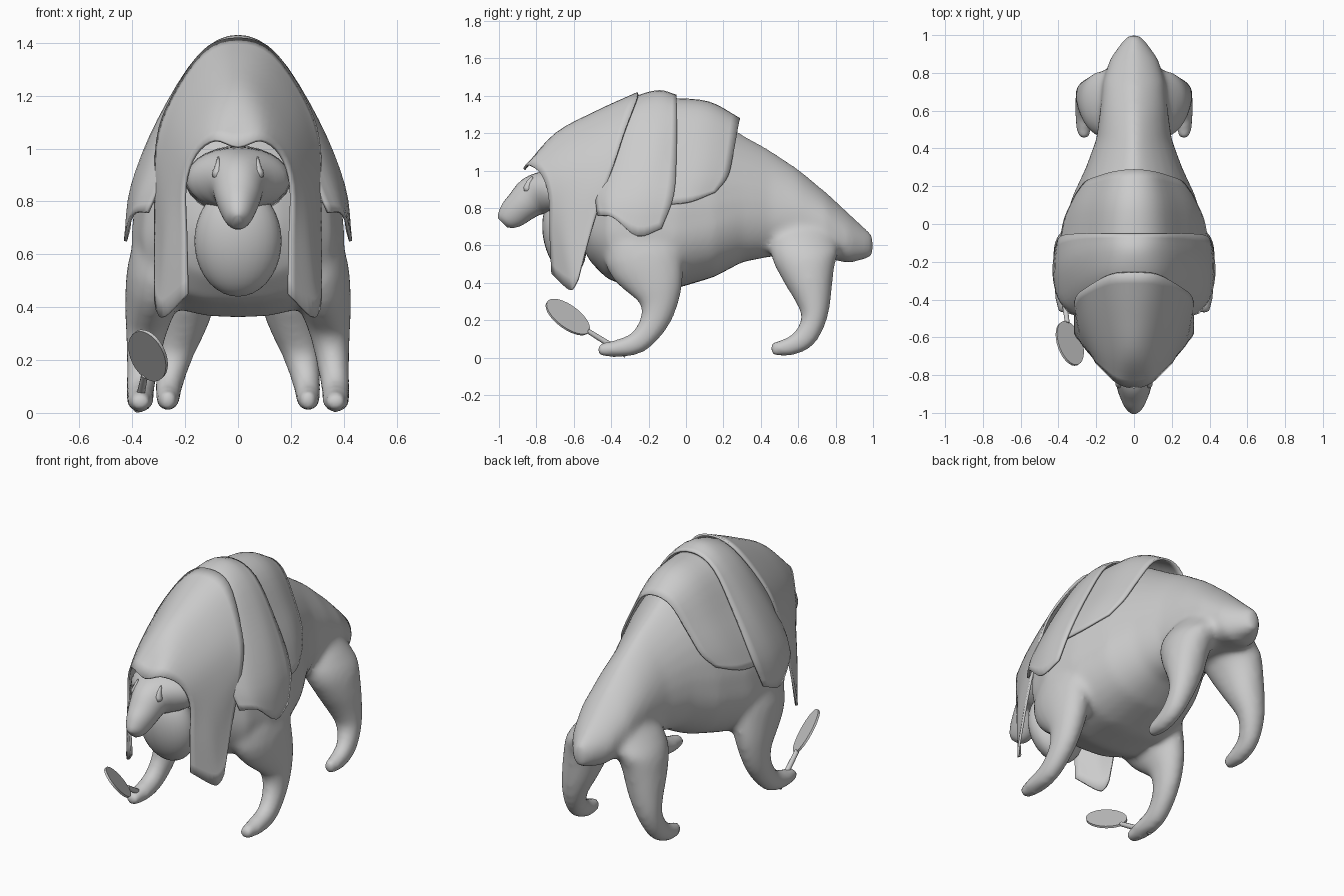
import bpy, bmesh, math
from mathutils import Vector

if "Cube" in bpy.data.objects:
    bpy.data.objects.remove(bpy.data.objects["Cube"])


def spline(pts, n):
    """Catmull-Rom through tuples of any length, n steps per span."""
    p = [Vector(a) for a in pts]
    p = [2 * p[0] - p[1]] + p + [2 * p[-1] - p[-2]]
    out = []
    for i in range(1, len(p) - 2):
        a, b, c, d = p[i - 1:i + 3]
        for k in range(n):
            t = k / n
            out.append(0.5 * (2 * b + (c - a) * t + (2 * a - 5 * b + 4 * c - d) * t * t
                              + (3 * b - a - 3 * c + d) * t ** 3))
    return out + [p[-2]]


def sharpen(ob):
    bpy.context.view_layer.objects.active = ob
    ob.select_set(True)
    bpy.ops.object.shade_smooth_by_angle(angle=math.radians(40))
    ob.select_set(False)


def finish(bm, name):
    bmesh.ops.recalc_face_normals(bm, faces=bm.faces)
    me = bpy.data.meshes.new(name)
    bm.to_mesh(me)
    bm.free()
    ob = bpy.data.objects.new(name, me)
    bpy.context.collection.objects.link(ob)
    for f in me.polygons:
        f.use_smooth = True
    return ob


def loft(bm, rings, closed=True):
    vs = [[bm.verts.new(c) for c in r] for r in rings]
    n = len(vs[0])
    for a, b in zip(vs, vs[1:]):
        for j in range(n if closed else n - 1):
            k = (j + 1) % n
            bm.faces.new((a[j], a[k], b[k], b[j]))
    if closed:
        bm.faces.new(vs[0])
        bm.faces.new(vs[-1])


def tube(bm, path, side=1, seg=20):
    """Path points (x, y, z) followed by x radius and the radius across it."""
    cs = [Vector(p[:3]) for p in path]
    rings = []
    for i, c in enumerate(cs):
        t = cs[min(i + 1, len(cs) - 1)] - cs[max(i - 1, 0)]
        t.x = 0
        up = t.normalized().cross(Vector((1, 0, 0)))
        ring = []
        for k in range(seg):
            a = 2 * math.pi * k / seg
            v = c + Vector((math.cos(a) * path[i][3], 0, 0)) + up * math.sin(a) * path[i][4]
            ring.append((v.x * side, v.y, v.z))
        rings.append(ring)
    loft(bm, rings)


def smooth_path(path, n=3):
    """Smooth positions and radii of a 5-value path."""
    pos = spline([p[:3] for p in path], n)
    rad = spline([(p[3], p[4]) for p in path], n)
    return [(*a, max(r[0], .003), max(r[1], .003)) for a, r in zip(pos, rad)]


def sheet(name, rows, n=4):
    """Cloth layer: rows run front to back, each from the ridge to the hem."""
    full = [spline([(-x, y, z) for x, y, z in r[:0:-1]] + r, n) for r in rows]
    cols = [spline(c, n) for c in zip(*full)]
    bm = bmesh.new()
    loft(bm, cols, closed=False)
    ob = finish(bm, name)
    if ob.data.polygons[len(ob.data.polygons) // 2].normal.z < 0:
        ob.data.flip_normals()
    m = ob.modifiers.new("thickness", 'SOLIDIFY')
    m.thickness, m.offset = .012, -1
    sharpen(ob)


# Torso: y, top, bottom, half width, height of the widest point
torso = [(-.57, .95, .62, .15, .74), (-.51, 1.17, .51, .27, .70), (-.42, 1.28, .42, .36, .67),
         (-.25, 1.37, .36, .405, .66), (-.05, 1.37, .37, .385, .66), (.15, 1.29, .43, .325, .70),
         (.30, 1.195, .51, .255, .76), (.45, 1.11, .54, .20, .76), (.60, 1.01, .54, .18, .75),
         (.75, .885, .53, .165, .70), (.87, .775, .505, .13, .63), (.95, .70, .525, .075, .61),
         (1.0, .66, .54, .03, .60)]
bm = bmesh.new()
rings = []
for y, top, bot, w, mid in torso:
    ring = []
    for k in range(32):
        a = 2 * math.pi * k / 32
        c, s = math.cos(a), math.sin(a)
        x = w * math.copysign(abs(c) ** (1.4 if s > 0 else .75), c)
        ring.append((x, y, mid + s * ((top - mid) if s > 0 else (mid - bot))))
    rings.append(ring)
loft(bm, rings)

# Legs, fused with the torso
front_leg = [(.26, -.24, .70, .12, .17), (.30, -.225, .55, .12, .215), (.33, -.165, .40, .098, .16),
             (.348, -.145, .29, .076, .105), (.36, -.175, .18, .062, .077), (.37, -.26, .08, .054, .063),
             (.37, -.38, .047, .052, .048), (.37, -.475, .042, .034, .034)]
hind_leg = [(.08, .65, .72, .08, .14), (.145, .635, .58, .125, .185), (.185, .65, .46, .117, .148),
            (.213, .68, .32, .097, .10), (.24, .685, .21, .072, .07), (.26, .635, .108, .054, .064),
            (.265, .55, .058, .048, .052), (.265, .45, .045, .034, .036)]
for side in (1, -1):
    tube(bm, smooth_path(front_leg), side)
    tube(bm, smooth_path(hind_leg), side)
body = finish(bm, "body_with_legs")
m = body.modifiers.new("fuse", 'REMESH')
m.mode, m.voxel_size, m.use_smooth_shade = 'VOXEL', .016, True
m = body.modifiers.new("soften", 'SMOOTH')
m.factor, m.iterations = .5, 18

# Head with wide cheeks and a drooping snout
bm = bmesh.new()
tube(bm, smooth_path([(0, -.56, .88, .20, .13), (0, -.70, .885, .195, .12), (0, -.76, .88, .16, .115),
                      (0, -.82, .86, .105, .108), (0, -.88, .81, .085, .09), (0, -.93, .765, .065, .078),
                      (0, -.965, .735, .045, .056), (0, -.98, .72, .02, .035)]), seg=28)
finish(bm, "head")

# Throat pouch under the head
bm = bmesh.new()
bmesh.ops.create_uvsphere(bm, u_segments=28, v_segments=18, radius=1)
for v in bm.verts:
    x, y, z = v.co
    v.co = (x * .165, -.65 + y * .115 - z * .03, .65 + z * .21)
finish(bm, "throat_pouch")

# Teardrop eyes
for side, label in ((1, "left"), (-1, "right")):
    bm = bmesh.new()
    tube(bm, [(.075, -.822, .968, .003, .004), (.076, -.835, .938, .010, .018),
              (.079, -.846, .908, .020, .024), (.079, -.848, .893, .017, .02),
              (.078, -.846, .884, .003, .004)], side, 10)
    finish(bm, label + "_eye")

# Layered cloak: hood with hanging lappets, shoulder cape, back cape
sheet("hood", [
    [(0, -.87, 1.01), (.09, -.845, 1.035), (.165, -.775, .98), (.205, -.735, .86), (.20, -.73, .66), (.195, -.72, .45)],
    [(0, -.70, 1.20), (.10, -.69, 1.16), (.20, -.66, 1.04), (.25, -.64, .88), (.268, -.65, .64), (.28, -.63, .365)],
    [(0, -.48, 1.32), (.12, -.48, 1.27), (.24, -.49, 1.11), (.29, -.53, .90), (.297, -.58, .64), (.307, -.60, .38)],
    [(0, -.26, 1.42), (.13, -.27, 1.375), (.25, -.335, 1.20), (.31, -.39, 1.03), (.317, -.49, .74), (.317, -.58, .42)]])
sheet("shoulder_cape", [
    [(0, -.38, 1.34), (.12, -.39, 1.27), (.22, -.44, 1.08), (.285, -.485, .90), (.345, -.475, .76)],
    [(0, -.25, 1.405), (.145, -.27, 1.335), (.275, -.325, 1.11), (.365, -.40, .87), (.405, -.39, .75)],
    [(0, -.14, 1.43), (.15, -.15, 1.355), (.305, -.18, 1.11), (.405, -.24, .86), (.432, -.26, .65)],
    [(0, -.05, 1.405), (.15, -.05, 1.34), (.285, -.05, 1.11), (.39, -.065, .87), (.42, -.13, .69)]])
sheet("back_cape", [
    [(0, -.10, 1.39), (.14, -.10, 1.33), (.265, -.10, 1.12), (.345, -.10, .96), (.395, -.10, .82)],
    [(0, .12, 1.37), (.13, .11, 1.31), (.245, .10, 1.11), (.315, .08, .97), (.37, .03, .835)],
    [(0, .29, 1.28), (.10, .28, 1.24), (.19, .255, 1.10), (.26, .225, .97), (.31, .16, .885)]])

# Oval hand mirror held in the right front foot
along = Vector((-.10, .82, -.57)).normalized()
across = Vector((-.75, .30, .57)).normalized()
normal = along.cross(across).normalized()
centre = Vector((-.34, -.632, .217))
bm = bmesh.new()
bmesh.ops.create_cone(bm, cap_ends=True, segments=28, radius1=1, radius2=1, depth=.012)
for v in bm.verts:
    v.co = centre + along * v.co.x * .138 + across * v.co.y * .092 + normal * v.co.z
sharpen(finish(bm, "mirror_disc"))
start, end = centre + along * .13, Vector((-.38, -.32, .015))
axis = end - start
bm = bmesh.new()
bmesh.ops.create_cone(bm, cap_ends=True, segments=10, radius1=.013, radius2=.017, depth=axis.length)
rot = axis.to_track_quat('Z', 'Y')
for v in bm.verts:
    v.co = rot @ v.co + (start + end) / 2
sharpen(finish(bm, "mirror_handle"))
